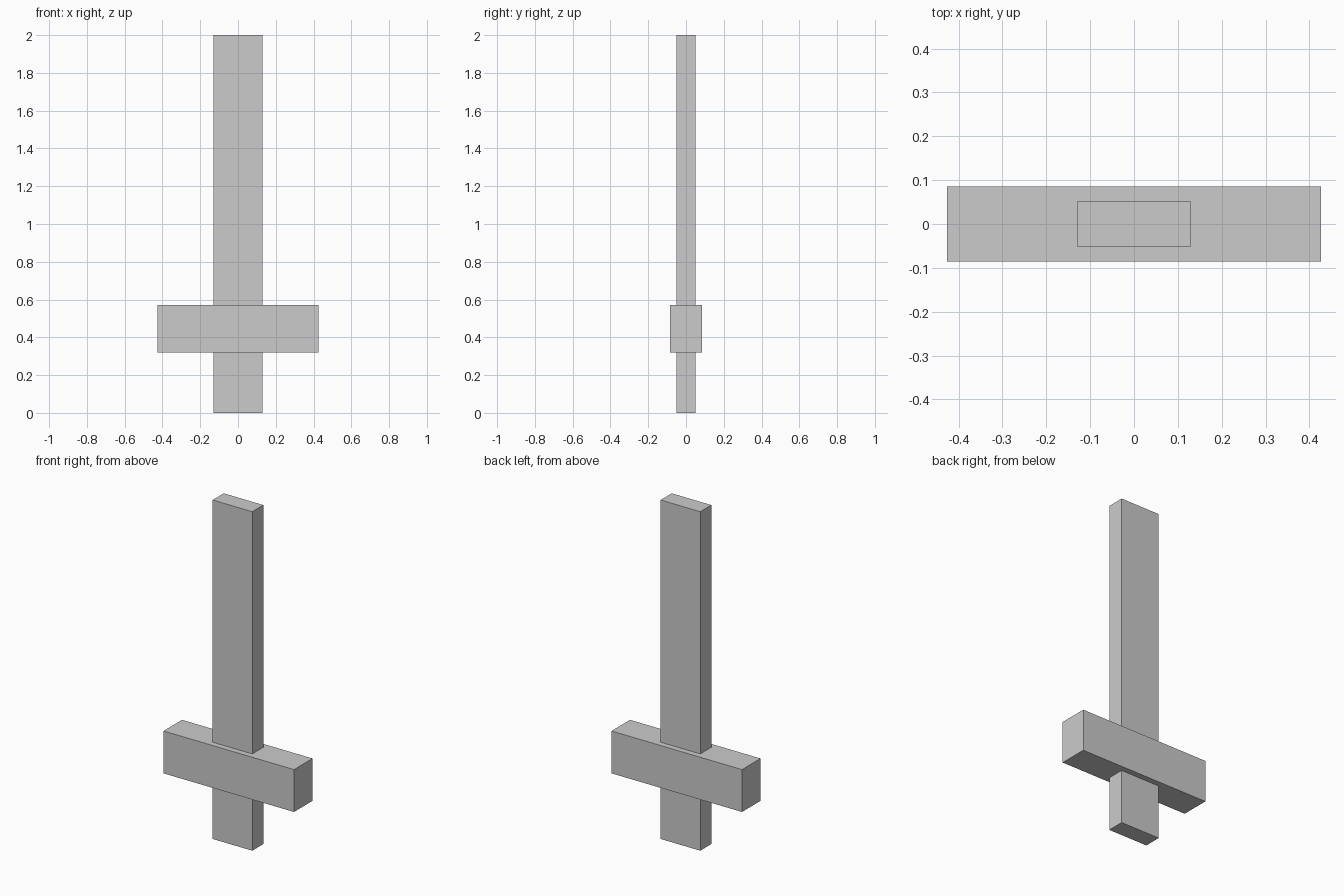
import bpy

if "Cube" in bpy.data.objects:
    bpy.data.objects.remove(bpy.data.objects["Cube"])


def box(name, size, z_bottom):
    """Box centred on x = y = 0, with its underside at z_bottom."""
    bpy.ops.mesh.primitive_cube_add(size=1, location=(0, 0, z_bottom + size[2] / 2))
    obj = bpy.context.object
    obj.name = name
    obj.scale = size
    bpy.ops.object.transform_apply(location=False, rotation=False, scale=True)
    return obj


# Tall flat post running the full height
box("upright_post", (0.259, 0.103, 2.0), 0.0)

# Thicker crossbar around the lower part of the post
box("crossbar", (0.852, 0.172, 0.25), 0.321)
